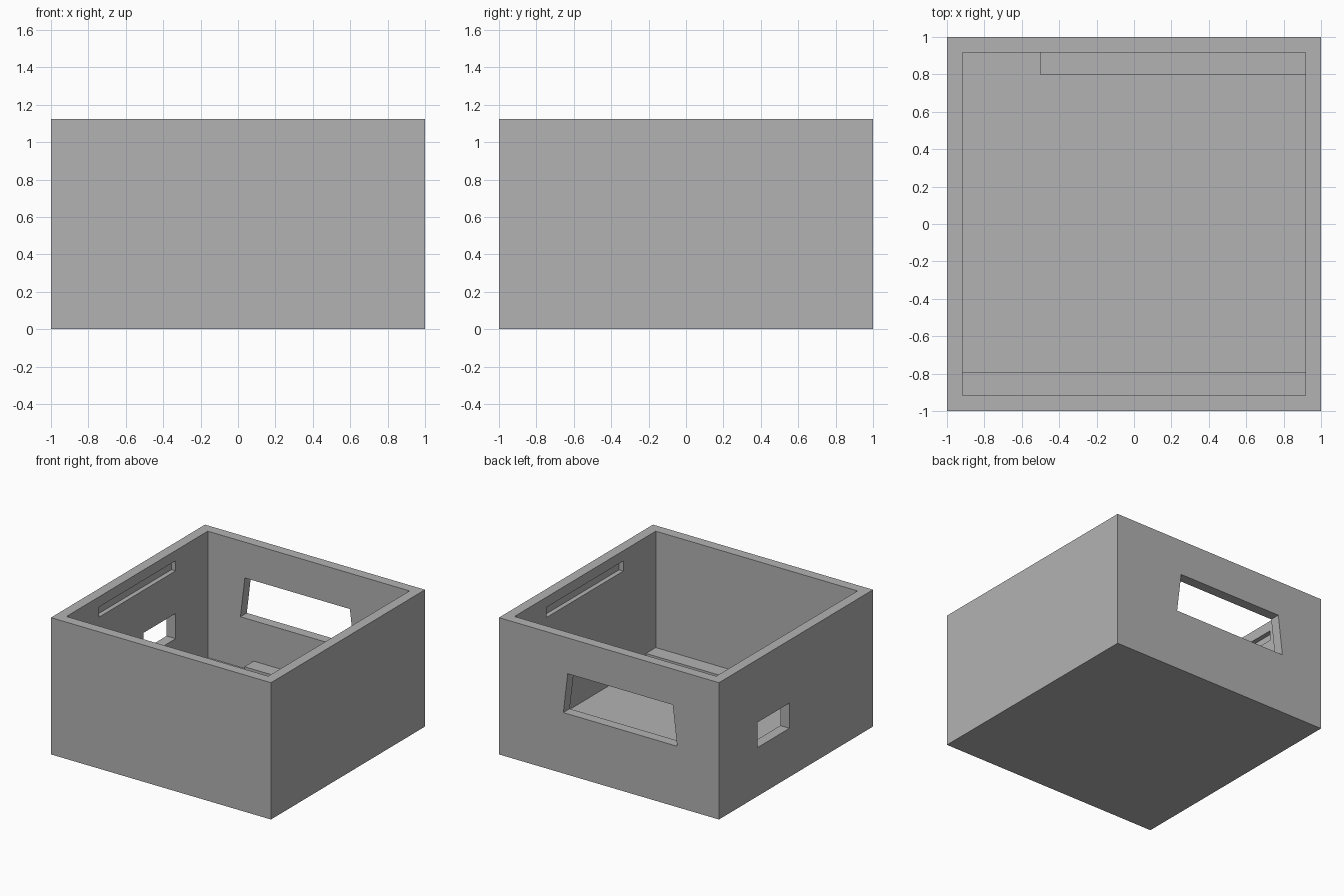
import bpy
import bmesh

default = bpy.data.objects.get("Cube")
if default:
    bpy.data.objects.remove(default, do_unlink=True)

HEIGHT = 1.124
INNER = 0.917      # half width of the cavity
FLOOR = 0.086      # floor thickness
LEDGE_TOP = 0.168

grey = bpy.data.materials.new("mid grey")
grey.use_nodes = True
colour = (0.448, 0.448, 0.448, 1)
grey.diffuse_color = colour
grey.node_tree.nodes["Principled BSDF"].inputs["Base Color"].default_value = colour


def prism(name, outline, y0, y1):
    """Extrude an (x, z) outline from y0 to y1."""
    bm = bmesh.new()
    face = bm.faces.new([bm.verts.new((x, y0, z)) for x, z in outline])
    new = bmesh.ops.extrude_face_region(bm, geom=[face])["geom"]
    verts = [v for v in new if isinstance(v, bmesh.types.BMVert)]
    bmesh.ops.translate(bm, verts=verts, vec=(0, y1 - y0, 0))
    bmesh.ops.recalc_face_normals(bm, faces=bm.faces)
    mesh = bpy.data.meshes.new(name)
    bm.to_mesh(mesh)
    bm.free()
    mesh.materials.append(grey)
    obj = bpy.data.objects.new(name, mesh)
    bpy.context.collection.objects.link(obj)
    return obj


def box(name, x, y, z):
    outline = [(x[0], z[0]), (x[1], z[0]), (x[1], z[1]), (x[0], z[1])]
    return prism(name, outline, *y)


def cut(target, cutter):
    """Subtract the cutter, bake the result and drop the cutter."""
    cutter.hide_render = True
    mod = target.modifiers.new("cut", 'BOOLEAN')
    mod.operation = 'DIFFERENCE'
    mod.solver = 'EXACT'
    mod.object = cutter
    bpy.context.view_layer.objects.active = target
    bpy.ops.object.modifier_apply(modifier=mod.name)
    bpy.data.objects.remove(cutter, do_unlink=True)


# Open-topped box
case = box("box_shell", (-1, 1), (-1, 1), (0, HEIGHT))
cut(case, box("cavity_cutter", (-INNER, INNER), (-INNER, INNER), (FLOOR, HEIGHT + 0.2)))

# Tapered window through the back wall
window = [(-0.62, 0.5), (0.415, 0.5), (0.375, 0.83), (-0.58, 0.83)]
cut(case, prism("back_window_cutter", window, 0.86, 1.1))

# Small port through the right wall
cut(case, box("side_port_cutter", (-1.1, -0.86), (0.085, 0.5), (0.4, 0.607)))

# Blind slots inside both side walls
for side in (-1, 1):
    xs = sorted((side * 0.86, side * 0.955))
    cut(case, box("slot_cutter", xs, (-0.495, 0.5), (0.957, 1.04)))

# Raised ledges on the floor, set slightly into the shell
EDGE = INNER + 0.01
box("front_ledge", (-EDGE, EDGE), (-EDGE, -0.79), (FLOOR - 0.01, LEDGE_TOP))
box("back_ledge", (-0.5, EDGE), (0.797, EDGE), (FLOOR - 0.01, LEDGE_TOP))
